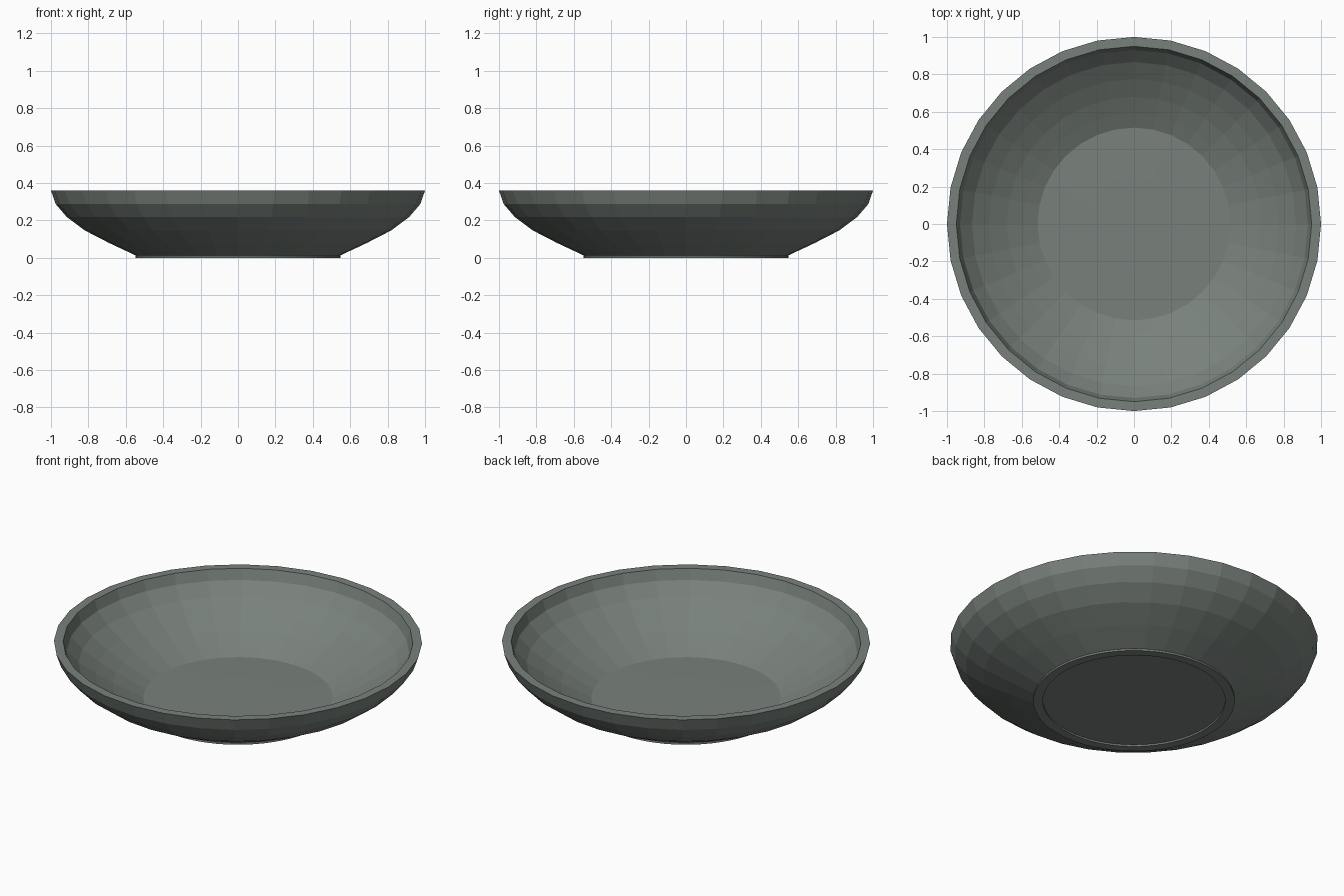
import bpy
import bmesh
from math import cos, sin, tau

cube = bpy.data.objects.get("Cube")
if cube:
    bpy.data.objects.remove(cube, do_unlink=True)

glaze = bpy.data.materials.new("grey_green_glaze")
glaze.use_nodes = True
colour = (0.19, 0.22, 0.20, 1)
glaze.diffuse_color = colour
glaze.node_tree.nodes["Principled BSDF"].inputs["Base Color"].default_value = colour


def lathe(name, profile, sides, closed=False):
    """Turn a (radius, height) profile about z; a zero radius becomes a pole."""
    bm = bmesh.new()
    rings = []
    for r, z in profile:
        if r == 0:
            rings.append([bm.verts.new((0, 0, z))] * sides)
        else:
            rings.append([bm.verts.new((r * cos(tau * i / sides), r * sin(tau * i / sides), z))
                          for i in range(sides)])
    pairs = list(zip(rings, rings[1:]))
    if closed:
        pairs.append((rings[-1], rings[0]))
    for a, b in pairs:
        for i in range(sides):
            j = (i + 1) % sides
            corners = list(dict.fromkeys((a[i], a[j], b[j], b[i])))
            bm.faces.new(corners)
    bmesh.ops.recalc_face_normals(bm, faces=bm.faces)
    mesh = bpy.data.meshes.new(name)
    bm.to_mesh(mesh)
    bm.free()
    mesh.materials.append(glaze)
    obj = bpy.data.objects.new(name, mesh)
    bpy.context.collection.objects.link(obj)
    return obj


# Faceted wall: up the outside, over the flat rim, down the inside
outside = [(0.53, 0.005), (0.69, 0.08), (0.82, 0.147), (0.915, 0.218), (0.975, 0.288), (1.0, 0.36)]
inside = [(0.95, 0.36), (0.93, 0.3), (0.866, 0.232), (0.775, 0.168), (0.68, 0.11), (0.59, 0.065), (0.515, 0.03)]
lathe("bowl_wall", outside + inside, 32, closed=True)

# Round base: floor on top, shallow recess inside a foot ring below
base = [(0, 0.033), (0.25, 0.033), (0.523, 0.03), (0.547, 0.011), (0.547, 0), (0.495, 0), (0.495, 0.01), (0, 0.01)]
lathe("bowl_base", base, 64)
